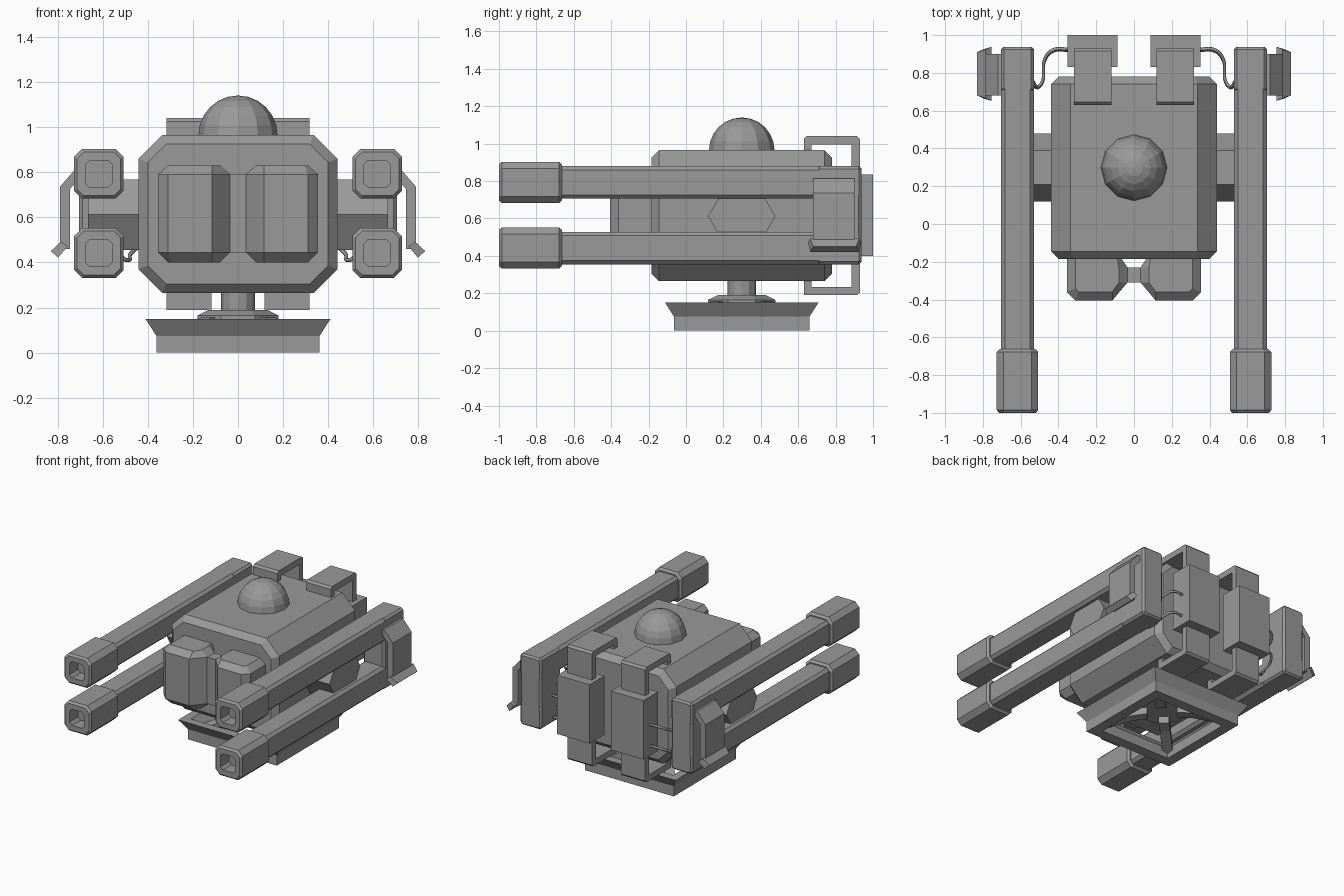
import bpy, bmesh, math
from mathutils import Vector

if "Cube" in bpy.data.objects:
    bpy.data.objects.remove(bpy.data.objects["Cube"])

grey = bpy.data.materials.new("mid_grey")
grey.diffuse_color = (0.32, 0.32, 0.32, 1)
grey.use_nodes = True
grey.node_tree.nodes["Principled BSDF"].inputs["Base Color"].default_value = grey.diffuse_color


def finish(name, bm):
    bmesh.ops.recalc_face_normals(bm, faces=bm.faces)
    me = bpy.data.meshes.new(name)
    bm.to_mesh(me)
    bm.free()
    me.materials.append(grey)
    ob = bpy.data.objects.new(name, me)
    bpy.context.collection.objects.link(ob)
    return ob


def loft(name, rings, closed=False):
    """Skin a list of equal-length point rings, capped or joined end to end."""
    bm = bmesh.new()
    vs = [[bm.verts.new(p) for p in r] for r in rings]
    n = len(rings[0])
    for a, b in zip(vs, vs[1:] + ([vs[0]] if closed else [])):
        for i in range(n):
            bm.faces.new((a[i], a[(i + 1) % n], b[(i + 1) % n], b[i]))
    if not closed:
        bm.faces.new(vs[0])
        bm.faces.new(vs[-1])
    return finish(name, bm)


def oct_ring(y, cx, cz, hx, hz, c):
    """Rectangle with cut corners, in the plane at y."""
    pts = [(hx, hz - c), (hx - c, hz), (c - hx, hz), (-hx, hz - c),
           (-hx, c - hz), (c - hx, -hz), (hx - c, -hz), (hx, c - hz)]
    return [(cx + x, y, cz + z) for x, z in pts]


def box(name, x, y, z, bevel=0.0):
    bm = bmesh.new()
    bmesh.ops.create_cube(bm, size=1)
    for v in bm.verts:
        v.co = [(a + b) / 2 + c * (b - a) for (a, b), c in zip((x, y, z), v.co)]
    if bevel:
        bmesh.ops.bevel(bm, geom=bm.edges[:], offset=bevel, segments=1, affect='EDGES')
    return finish(name, bm)


def prism(name, n, r, c, z0, z1, r1=None, turn=0.0):
    ring = lambda rr, z: [(c[0] + rr * math.cos(turn + math.tau * i / n),
                           c[1] + rr * math.sin(turn + math.tau * i / n), z) for i in range(n)]
    return loft(name, [ring(r, z0), ring(r if r1 is None else r1, z1)])


# Main body: long box with cut corners and chamfered ends
loft("body", [oct_ring(y, 0, 0.615, 0.44 - d, 0.35 - d, 0.105 - 0.6 * d)
              for y, d in ((-0.185, 0.04), (-0.145, 0), (0.74, 0), (0.78, 0.04))])

# Dome on the roof
CY = 0.298
bm = bmesh.new()
bmesh.ops.create_uvsphere(bm, u_segments=12, v_segments=12, radius=0.175)
bmesh.ops.delete(bm, geom=[v for v in bm.verts if v.co.z < -0.01], context='VERTS')
bmesh.ops.translate(bm, verts=bm.verts, vec=(0, CY, 0.965))
finish("dome", bm)

# Bridge between the front pods
box("pod_bridge", (-0.036, 0.036), (-0.31, -0.23), (0.445, 0.79))

for s, side in ((1, "right"), (-1, "left")):
    # Front pod
    outer = [(0.355, -0.17), (0.355, -0.36), (0.31, -0.405), (0.115, -0.405),
             (0.035, -0.31), (0.035, -0.23), (0.075, -0.17)]
    inner = [(0.31, -0.17), (0.31, -0.34), (0.295, -0.36), (0.115, -0.36),
             (0.08, -0.31), (0.08, -0.23), (0.09, -0.17)]
    loft(side + "_front_pod", [[(s * x, y, z) for x, y in p] for p, z in
                               ((inner, 0.40), (outer, 0.445), (outer, 0.79), (inner, 0.83))])

    # Hexagonal side strut
    hexa = [(CY + 0.18 * math.cos(math.tau * i / 6), 0.612 + 0.18 * math.sin(math.tau * i / 6))
            for i in range(6)]
    loft(side + "_side_strut", [[(s * x, y, z) for y, z in hexa] for x in (0.42, 0.665)])

    # Twin barrels with hollow muzzles
    for cz, level in ((0.793, "upper"), (0.442, "lower")):
        cx = s * 0.617
        loft(f"{side}_{level}_barrel", [oct_ring(y, cx, cz, h, h, 0.02) for y, h in
                                        ((-0.68, 0.087), (0.925, 0.087), (0.938, 0.075))])
        loft(f"{side}_{level}_muzzle", [oct_ring(y, cx, cz, h, h, c) for y, h, c in
                                        ((-0.663, 0.095, 0.03), (-0.678, 0.11, 0.035),
                                         (-0.985, 0.11, 0.035), (-1.0, 0.097, 0.03),
                                         (-1.0, 0.06, 0.02), (-0.90, 0.06, 0.02))])

    # Rear block joining the barrels
    box(side + "_rear_block", sorted((s * 0.53, s * 0.704)), (0.70, 0.938), (0.355, 0.88), 0.015)

    # Bent side plate with a flared foot
    plate = [(0.69, 0.815), (0.72, 0.815), (0.79, 0.735), (0.79, 0.46),
             (0.745, 0.46), (0.745, 0.725), (0.69, 0.785)]
    loft(side + "_side_plate", [[(s * x, y, z) for x, z in plate] for y in (0.68, 0.90)])
    foot = [(0.83, 0.45), (0.797, 0.422), (0.755, 0.472), (0.785, 0.492)]
    grow = (0.115, 0.13, 0.143, 0.13)
    loft(side + "_plate_foot", [[(s * x, 0.795 + e * g, z) for (x, z), g in zip(foot, grow)]
                                for e in (-1, 1)])

    # Rear rack strap wrapped round the back of the body
    path = [(0.63, 0.27), (0.63, 0.19), (0.915, 0.19), (0.93, 0.205),
            (0.93, 1.025), (0.915, 1.04), (0.645, 1.04), (0.63, 1.025), (0.63, 0.95),
            (0.672, 0.95), (0.672, 0.995), (0.885, 0.995), (0.885, 0.235),
            (0.672, 0.235), (0.672, 0.27)]
    loft(side + "_rack_strap", [[(s * x, y, z) for y, z in path] for x in (0.118, 0.318)])
    box(side + "_rack_box", sorted((s * 0.087, s * 0.353)), (0.83, 1.0), (0.40, 0.835))

    # Cables from rack box to rear block
    for i, z in enumerate((0.47, 0.63)):
        cu = bpy.data.curves.new(f"{side}_cable_{i}", 'CURVE')
        cu.dimensions = '3D'
        cu.bevel_depth = 0.009
        cu.bevel_resolution = 1
        cu.resolution_u = 5
        sp = cu.splines.new('BEZIER')
        pts = [(0.345, 0.92, z), (0.43, 0.915, z), (0.475, 0.86, z - 0.03),
               (0.485, 0.75, z - 0.06), (0.51, 0.722, z - 0.05), (0.535, 0.75, z)]
        sp.bezier_points.add(len(pts) - 1)
        for bp, (x, y, zz) in zip(sp.bezier_points, pts):
            bp.co = (s * x, y + 0.006 * i, zz)
            bp.handle_left_type = bp.handle_right_type = 'AUTO'
        cu.materials.append(grey)
        bpy.context.collection.objects.link(bpy.data.objects.new(cu.name, cu))

# Turret neck and hub
prism("neck", 12, 0.075, (0, CY), 0.15, 0.30)
prism("hub", 8, 0.195, (0, CY), 0.15, 0.165, turn=math.pi / 8)
prism("hub_top", 8, 0.195, (0, CY), 0.165, 0.19, 0.14, turn=math.pi / 8)

# Square hollow base frame with a flared rim
loft("base_frame", [[(sx * h, CY + sy * h, z) for sx, sy in ((1, 1), (-1, 1), (-1, -1), (1, -1))]
                    for h, z in ((0.362, 0), (0.362, 0.075), (0.41, 0.15),
                                 (0.35, 0.15), (0.285, 0.075), (0.285, 0))], closed=True)

# Diagonal arms from hub to frame corners
for k in range(4):
    a = math.pi / 4 + k * math.pi / 2
    d, t = Vector((math.cos(a), math.sin(a), 0)), Vector((-math.sin(a), math.cos(a), 0))
    c = Vector((0, CY, 0))
    loft(f"base_arm_{k}", [[c + d * r + t * w + Vector((0, 0, z)) for w, z in
                            ((-0.035, z0), (0.035, z0), (0.035, z1), (-0.035, z1))]
                           for r, z0, z1 in ((0.10, 0.10, 0.16), (0.20, 0.09, 0.155),
                                             (0.42, 0.03, 0.09))])
